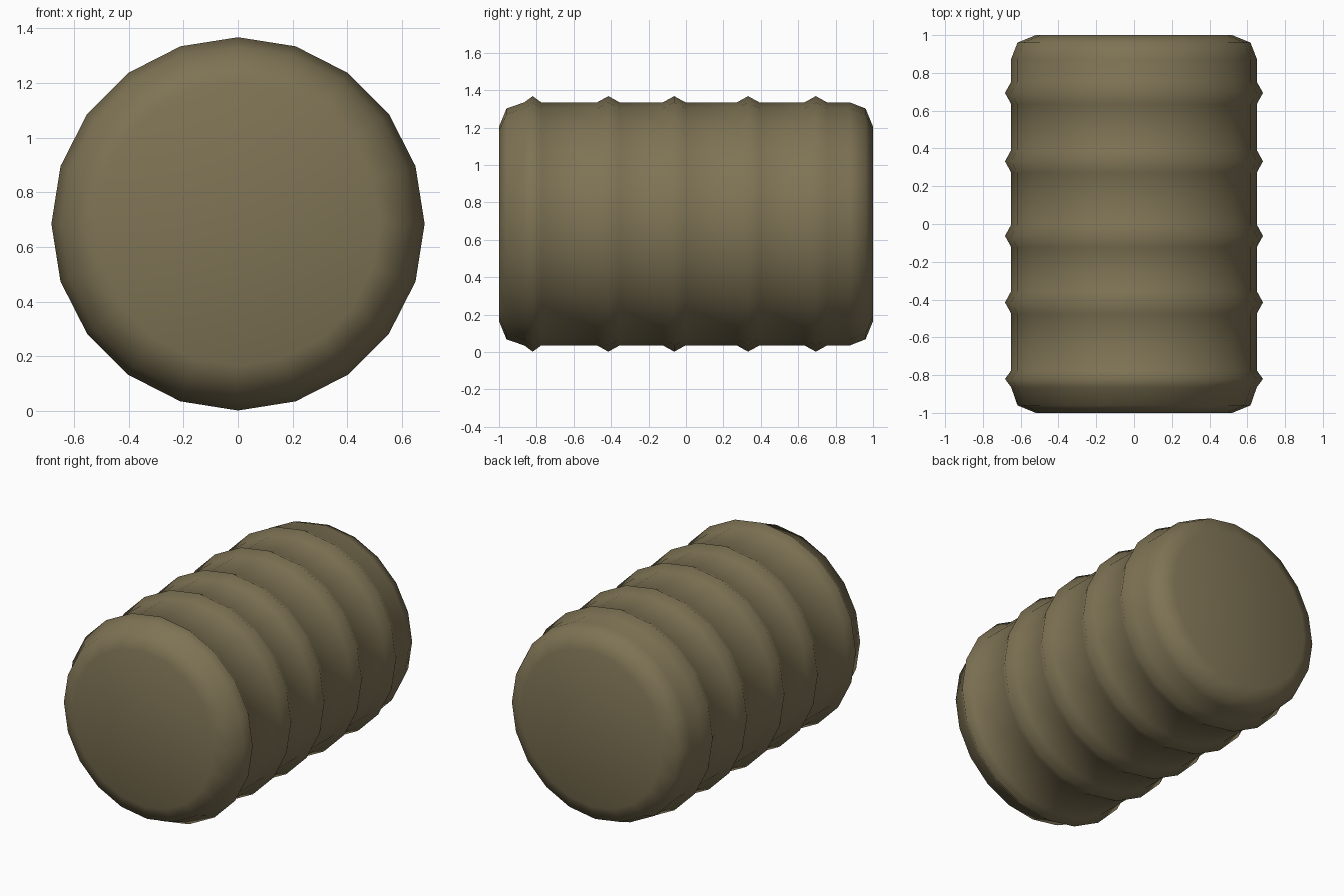
import bpy, bmesh, math

if "Cube" in bpy.data.objects:
    bpy.data.objects.remove(bpy.data.objects["Cube"])

SIDES = 20
CENTRE_Z = 0.685
BODY_R, RIDGE_R = 0.65, 0.683

# Profile along the barrel axis: (y, radius)
profile = [(-1.0, 0.52), (-0.96, 0.617), (-0.875, BODY_R)]
for y in (-0.82, -0.415, -0.063, 0.332, 0.694):
    half = 0.045 if y < -0.7 else 0.06
    profile += [(y - half, BODY_R), (y, RIDGE_R), (y + half, BODY_R)]
profile += [(0.875, BODY_R), (0.96, 0.617), (1.0, 0.52)]
del profile[2]  # first ridge begins right at the front bevel

# Lathe the ridged barrel around the y axis
bm = bmesh.new()
rings = []
for y, r in profile:
    rings.append([bm.verts.new((r * math.sin(math.tau * i / SIDES), y,
                                CENTRE_Z + r * math.cos(math.tau * i / SIDES)))
                  for i in range(SIDES)])
for a, b in zip(rings, rings[1:]):
    for i in range(SIDES):
        j = (i + 1) % SIDES
        bm.faces.new((a[i], a[j], b[j], b[i]))

# Flat end caps
bm.faces.new(rings[0])
bm.faces.new(rings[-1])
bmesh.ops.recalc_face_normals(bm, faces=bm.faces)
for f in bm.faces:
    f.smooth = True

mesh = bpy.data.meshes.new("ridged_barrel")
bm.to_mesh(mesh)
bm.free()
barrel = bpy.data.objects.new("ridged_barrel", mesh)
bpy.context.collection.objects.link(barrel)

# Single khaki colour
khaki = bpy.data.materials.new("khaki")
khaki.diffuse_color = (0.21, 0.172, 0.09, 1)
khaki.use_nodes = True
khaki.node_tree.nodes["Principled BSDF"].inputs["Base Color"].default_value = khaki.diffuse_color
mesh.materials.append(khaki)
